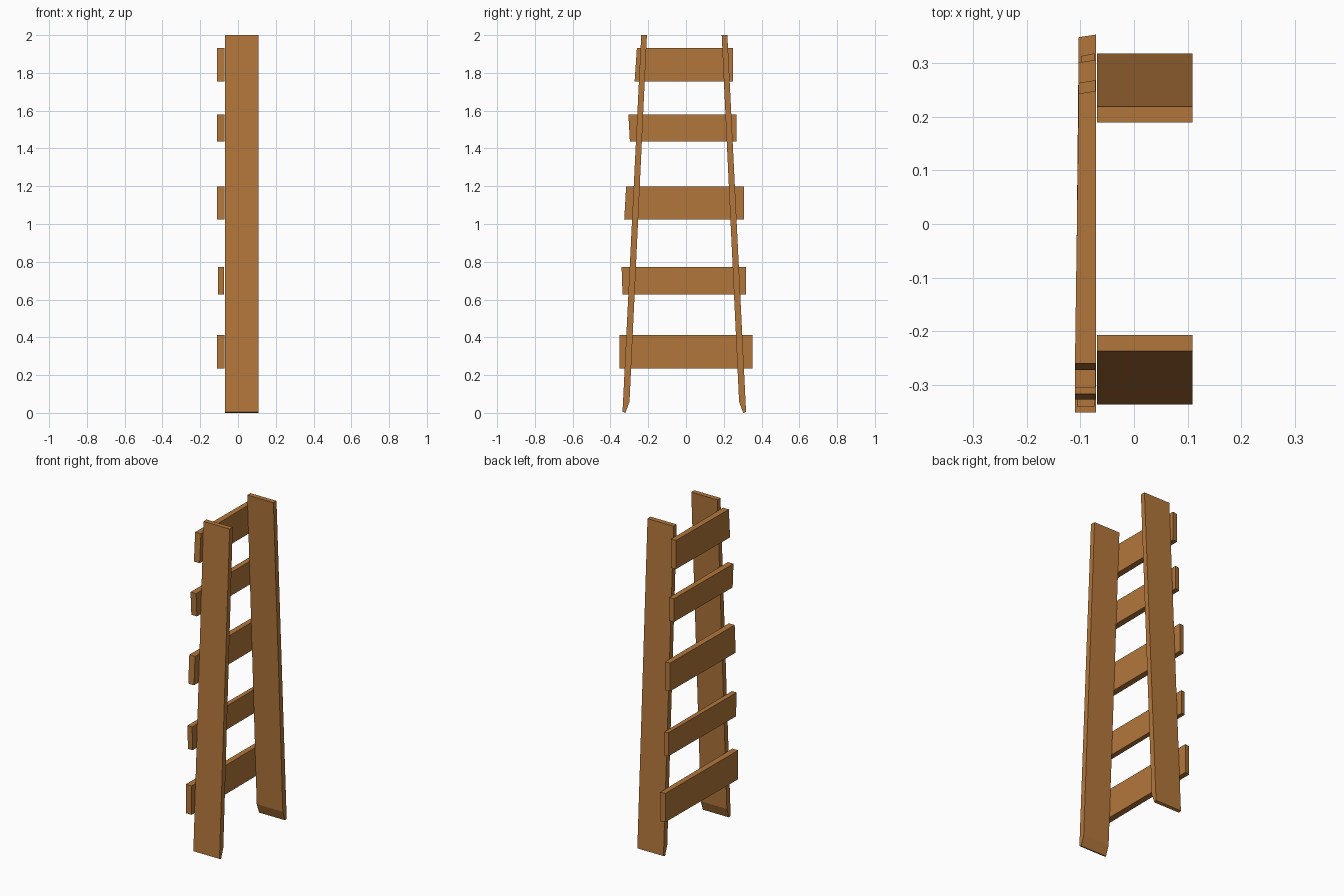
import bpy

if "Cube" in bpy.data.objects:
    bpy.data.objects.remove(bpy.data.objects["Cube"])

wood = bpy.data.materials.new("warm_wood")
wood.diffuse_color = (0.45, 0.183, 0.044, 1)
wood.use_nodes = True
wood.node_tree.nodes["Principled BSDF"].inputs["Base Color"].default_value = wood.diffuse_color


def prism(name, near, far):
    """Solid between two matching outlines."""
    n = len(near)
    faces = [tuple(range(n)), tuple(range(2 * n - 1, n - 1, -1))]
    faces += [(i, i + n, (i + 1) % n + n, (i + 1) % n) for i in range(n)]
    mesh = bpy.data.meshes.new(name)
    mesh.from_pydata(near + far, [], faces)
    obj = bpy.data.objects.new(name, mesh)
    bpy.context.collection.objects.link(obj)
    mesh.materials.append(wood)
    # consistent outward normals
    bpy.context.view_layer.objects.active = obj
    obj.select_set(True)
    bpy.ops.object.mode_set(mode='EDIT')
    bpy.ops.mesh.select_all(action='SELECT')
    bpy.ops.mesh.normals_make_consistent(inside=False)
    bpy.ops.object.mode_set(mode='OBJECT')
    obj.select_set(False)
    return obj


# Leaning side rails with a chamfered inner foot, profile as (y, z)
rail = [(0.198, 2.0), (0.228, 2.0), (0.327, 0.006), (0.312, 0.0), (0.29, 0.06)]
for name, side in (("left_rail", -1), ("right_rail", 1)):
    shape = [(side * y - 0.009, z) for y, z in rail]
    prism(name, [(-0.069, y, z) for y, z in shape],
          [(0.109, y, z) for y, z in shape])

# Slats: bottom z, top z, left y at bottom, left y at top, right y, back x, front x
slats = [
    (0.235, 0.413, -0.351, -0.351, 0.352, -0.110, -0.071),
    (0.627, 0.772, -0.336, -0.341, 0.317, -0.106, -0.074),
    (1.024, 1.198, -0.327, -0.317, 0.305, -0.110, -0.071),
    (1.437, 1.580, -0.297, -0.305, 0.267, -0.110, -0.072),
    (1.755, 1.932, -0.272, -0.260, 0.247, -0.110, -0.071),
]
for i, (z0, z1, l0, l1, r, xb, xf) in enumerate(slats):
    # the right end is slightly thinner and cut at a slant
    xr = max(xb + 0.007, -0.103)
    prism(f"slat_{i + 1}",
          [(xb, l0, z0), (xf, l0, z0), (xf, l1, z1), (xb, l1, z1)],
          [(xr, r - 0.004, z0), (xf, r + 0.001, z0),
           (xf, r + 0.001, z1), (xr, r - 0.004, z1)])
